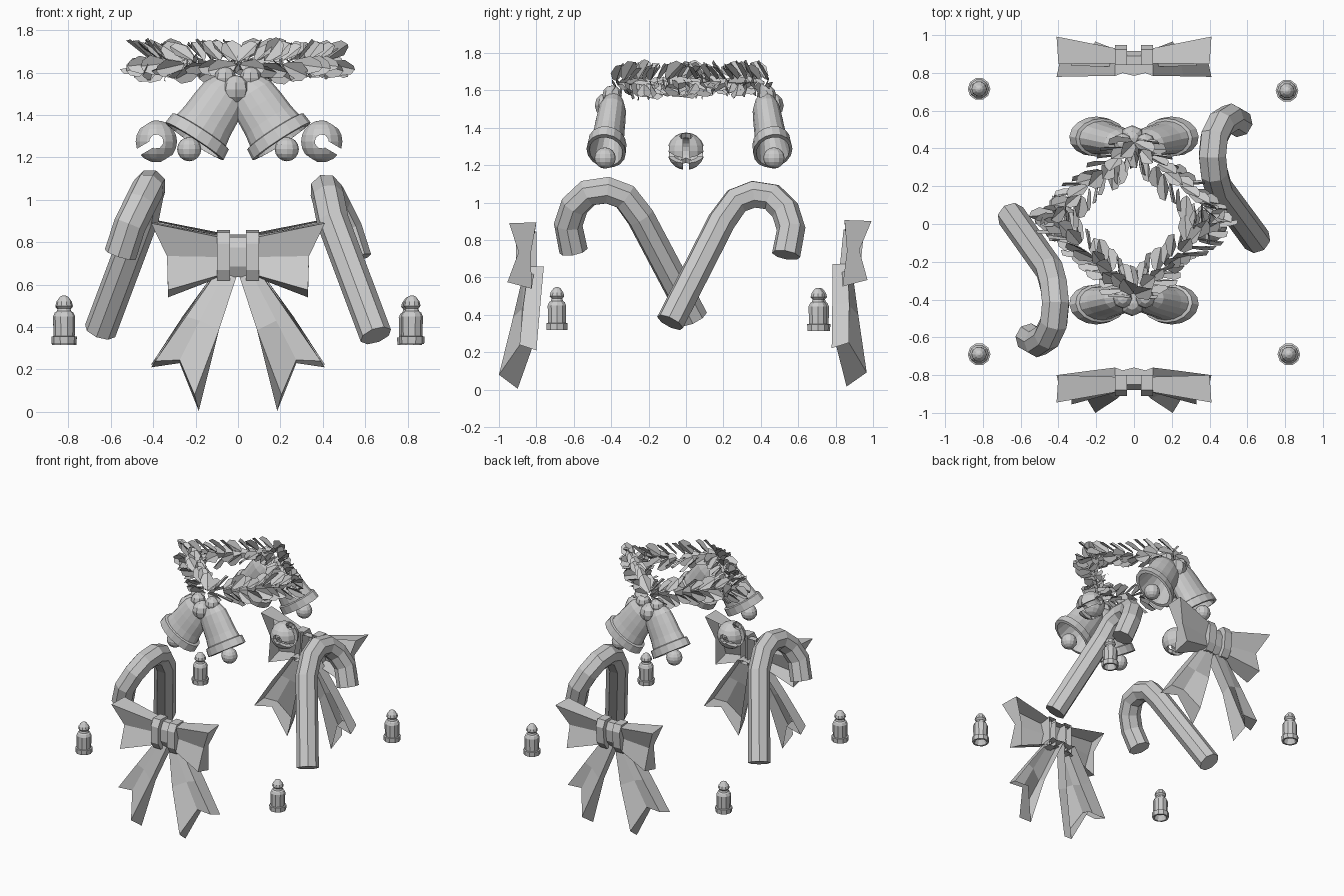
import bpy, bmesh, math, random
from mathutils import Vector, Matrix

if "Cube" in bpy.data.objects:
    bpy.data.objects.remove(bpy.data.objects["Cube"])

random.seed(4)


def finish(name, bm):
    bmesh.ops.recalc_face_normals(bm, faces=bm.faces)
    me = bpy.data.meshes.new(name)
    bm.to_mesh(me)
    bm.free()
    ob = bpy.data.objects.new(name, me)
    bpy.context.collection.objects.link(ob)
    return ob


def loft(bm, rings, skip=()):
    loops = [[bm.verts.new(p) for p in r] for r in rings]
    n = len(loops[0])
    for a, b in zip(loops, loops[1:]):
        for i in range(n):
            if i not in skip:
                j = (i + 1) % n
                bm.faces.new((a[i], a[j], b[j], b[i]))
    bm.faces.new(loops[0])
    bm.faces.new(loops[-1])


def lathe(bm, profile, sides, mat):
    rings = []
    for r, z in profile:
        rings.append([mat @ Vector((r * math.cos(2 * math.pi * i / sides),
                                    r * math.sin(2 * math.pi * i / sides), z))
                      for i in range(sides)])
    loft(bm, rings)


def ball(bm, c, r, u=10, v=7):
    bmesh.ops.create_uvsphere(bm, u_segments=u, v_segments=v, radius=r,
                              matrix=Matrix.Translation(c))


# garland: four strands of folded leaves running from front/back to the sides
def leaf(bm, base, along, up, size, w):
    along = along.normalized()
    side = along.cross(up).normalized()
    up = side.cross(along)
    outline = [(0.12, 0.45), (0.6, 1.0), (0.95, 0.55)]
    pt = lambda u, v, h: bm.verts.new(base + along * u * size + side * v * w + up * h)
    root, tip = pt(0, 0, 0), pt(1.05, 0, -0.008)
    for s in (1, -1):
        e = [pt(u, s * v, 0.01) for u, v in outline]
        chain = [root] + e + [tip]
        bm.faces.new(chain if s > 0 else chain[::-1])


bm = bmesh.new()
for start in (Vector((0, -0.37, 1.64)), Vector((0, 0.43, 1.645))):
    for sx in (1, -1):
        end = Vector((0.43 * sx, 0.025, 1.65))
        d = (end - start).normalized()
        out = Vector((d.y, -d.x, 0))
        if out.dot((start + end) / 2) < 0:
            out = -out
        for i in range(11):
            p = start.lerp(end, i / 10.5)
            for ang in (80, -30, 200):
                a = math.radians(ang + random.uniform(-25, 25))
                rad = out * math.cos(a) + Vector((0, 0, 1)) * math.sin(a)
                nrm = rad + Vector([random.uniform(-.6, .6) for _ in range(3)])
                leaf(bm, p + rad * 0.012, d * random.uniform(.5, .9) + rad * 0.65, nrm,
                     random.uniform(0.11, 0.14), random.uniform(0.038, 0.052))
finish("garland_leaves", bm)

# paired hand bells with clappers and a berry cluster above
bell_profile = [(0.045, 0.01), (0.085, -0.02), (0.113, -0.07), (0.122, -0.14),
                (0.128, -0.22), (0.138, -0.275), (0.158, -0.28), (0.163, -0.335),
                (0.138, -0.338), (0.115, -0.22), (0.09, -0.1), (0.03, -0.06)]
for end, ytop, ybot in (("front", -0.385, -0.425), ("back", 0.42, 0.462)):
    for side, sx in (("left", -1), ("right", 1)):
        top = Vector((0.025 * sx, ytop, 1.555))
        zax = (top - Vector((0.197 * sx, ybot, 1.29))).normalized()
        xax = Vector((0, 1, 0)).cross(zax).normalized()
        yax = zax.cross(xax) * 0.65
        mat = Matrix((xax, yax, zax)).transposed().to_4x4()
        mat.translation = top
        bm = bmesh.new()
        lathe(bm, bell_profile, 16, mat)
        ball(bm, top - zax * 0.38, 0.057, 12, 8)
        finish(f"bell_{end}_{side}", bm)
    bm = bmesh.new()
    s = 1 if ytop > 0 else -1
    ball(bm, Vector((-0.01, ytop + 0.035 * s, 1.52)), 0.068, 8, 6)
    for x in (-0.06, 0.06):
        ball(bm, Vector((x, ytop + 0.01 * s, 1.575)), 0.052, 8, 6)
    finish(f"berries_{end}", bm)

# hollow jingle bells with crossed slots and drilled ends
for side, sx in (("left", -1), ("right", 1)):
    bm = bmesh.new()
    ball(bm, (0, 0, 0), 0.1, 14, 10)
    inner = bmesh.ops.create_uvsphere(bm, u_segments=14, v_segments=10, radius=0.072)
    bmesh.ops.recalc_face_normals(bm, faces=bm.faces)
    bmesh.ops.reverse_faces(bm, faces=list({f for v in inner["verts"] for f in v.link_faces}))
    me = bpy.data.meshes.new("jingle")
    bm.to_mesh(me)
    bm.free()
    ob = bpy.data.objects.new(f"jingle_bell_{side}", me)
    bpy.context.collection.objects.link(ob)
    ob.location = (0.39 * sx + 0.005, 0, 1.275)
    face = Vector((0.85 * sx, 0, -0.5)).to_track_quat('Z', 'Y').to_matrix().to_4x4()
    base = Matrix.Translation(ob.location) @ face
    for turn in (0, 90):
        m = base @ Matrix.Rotation(math.radians(turn), 4, 'Z')
        for kind in ("slot", "drill"):
            bm = bmesh.new()
            if kind == "slot":
                bmesh.ops.create_cube(bm, size=1, matrix=Matrix.Translation((0, 0, 0.1))
                                      @ Matrix.Diagonal((0.3, 0.034, 0.2, 1)))
            else:
                bmesh.ops.create_cone(bm, cap_ends=True, segments=8, radius1=0.034,
                                      radius2=0.034, depth=0.4,
                                      matrix=Matrix.Rotation(math.pi / 2, 4, 'Y'))
            cut = finish("cutter", bm)
            cut.matrix_world = m
            cut.hide_render = True
            mod = ob.modifiers.new("cut", 'BOOLEAN')
            mod.operation, mod.solver, mod.object = 'DIFFERENCE', 'EXACT', cut
            bpy.context.view_layer.objects.active = ob
            bpy.ops.object.modifier_apply(modifier=mod.name)
            bpy.data.objects.remove(cut)

# candy canes: eight-sided tubes, one turned half way round from the other
cane = [(0.65, -0.085, 0.36), (0.447, 0.19, 0.9), (0.425, 0.27, 1.01), (0.415, 0.36, 1.045),
        (0.425, 0.46, 1.03), (0.46, 0.53, 0.96), (0.51, 0.562, 0.86), (0.555, 0.535, 0.72)]
for side, s, k, dy, dz in (("right", 1, 1, 0, 0), ("left", -1, 1.04, -0.045, 0.022)):
    cu = bpy.data.curves.new("cane", 'CURVE')
    cu.dimensions = '3D'
    cu.bevel_depth, cu.bevel_resolution, cu.use_fill_caps = 0.077, 2, True
    sp = cu.splines.new('POLY')
    sp.points.add(len(cane) - 1)
    for p, (x, y, z) in zip(sp.points, cane):
        p.co = (x * s, y * s * k + dy, z + dz, 1)
    sp.use_smooth = False
    tmp = bpy.data.objects.new("tmp", cu)
    bpy.context.collection.objects.link(tmp)
    me = bpy.data.meshes.new_from_object(tmp.evaluated_get(bpy.context.evaluated_depsgraph_get()))
    bpy.data.objects.remove(tmp)
    bpy.context.collection.objects.link(bpy.data.objects.new(f"candy_cane_{side}", me))

# ribbon bows, open at the back: creased loops, swallow tails, three-band knot
loop_rings = [
    [(.07, -.885, .82), (.07, -.86, .73), (.07, -.885, .65),
     (.07, -.81, .64), (.07, -.82, .73), (.07, -.81, .83)],
    [(.41, -.945, .89), (.335, -.895, .735), (.33, -.955, .575),
     (.33, -.825, .54), (.33, -.83, .73), (.40, -.80, .895)]]
tail_rings = [
    [(.10, -.84, .66), (.06, -.86, .66), (.0, -.84, .66),
     (.0, -.76, .66), (.06, -.775, .66), (.10, -.76, .66)],
    [(.245, -.87, .45), (.18, -.88, .43), (.09, -.925, .385),
     (.10, -.85, .36), (.18, -.80, .42), (.26, -.78, .44)],
    [(.39, -.89, .24), (.275, -.885, .245), (.205, -1.0, .08),
     (.185, -.90, .005), (.275, -.82, .23), (.41, -.80, .21)]]
for end in ("front", "back"):
    def place(p, sx):
        x, y, z = p
        return (x * sx, y, z) if end == "front" else (x * sx, -y + 0.1 * (z - 0.42), z + 0.012)
    for part, rings in (("loop", loop_rings), ("tail", tail_rings)):
        for side, sx in (("left", -1), ("right", 1)):
            bm = bmesh.new()
            loft(bm, [[place(p, sx) for p in r] for r in rings], skip=(3, 4))
            finish(f"bow_{part}_{end}_{side}", bm)
    bm = bmesh.new()
    for x0, x1, y, zt, zb in ((-.1, -.038, -.91, .845, .62), (-.045, .045, -.88, .825, .635),
                              (.038, .1, -.91, .845, .62)):
        loft(bm, [[place(p, 1) for p in ((x, y + .03, zb), (x, y, zb + .05), (x, y, zt - .05),
                                         (x, y + .03, zt), (x, -.8, zt), (x, -.8, zb))]
                  for x in (x0, x1)], skip=(4,))
    finish(f"bow_knot_{end}", bm)

# small light bulbs standing around the outside, hollow underneath
bulb = [(.03, .04), (.045, 0), (.058, 0), (.06, .035), (.05, .037), (.052, .13), (.044, .148),
        (.034, .155), (.03, .168), (.041, .18), (.036, .2), (.02, .222), (.005, .23)]
for i, (x, y, z) in enumerate(((-.82, -.69, .32), (.82, -.69, .32),
                               (-.82, .715, .315), (.81, .705, .315))):
    bm = bmesh.new()
    lathe(bm, bulb, 10, Matrix.Translation((x, y, z)))
    finish(f"light_bulb_{i + 1}", bm)
